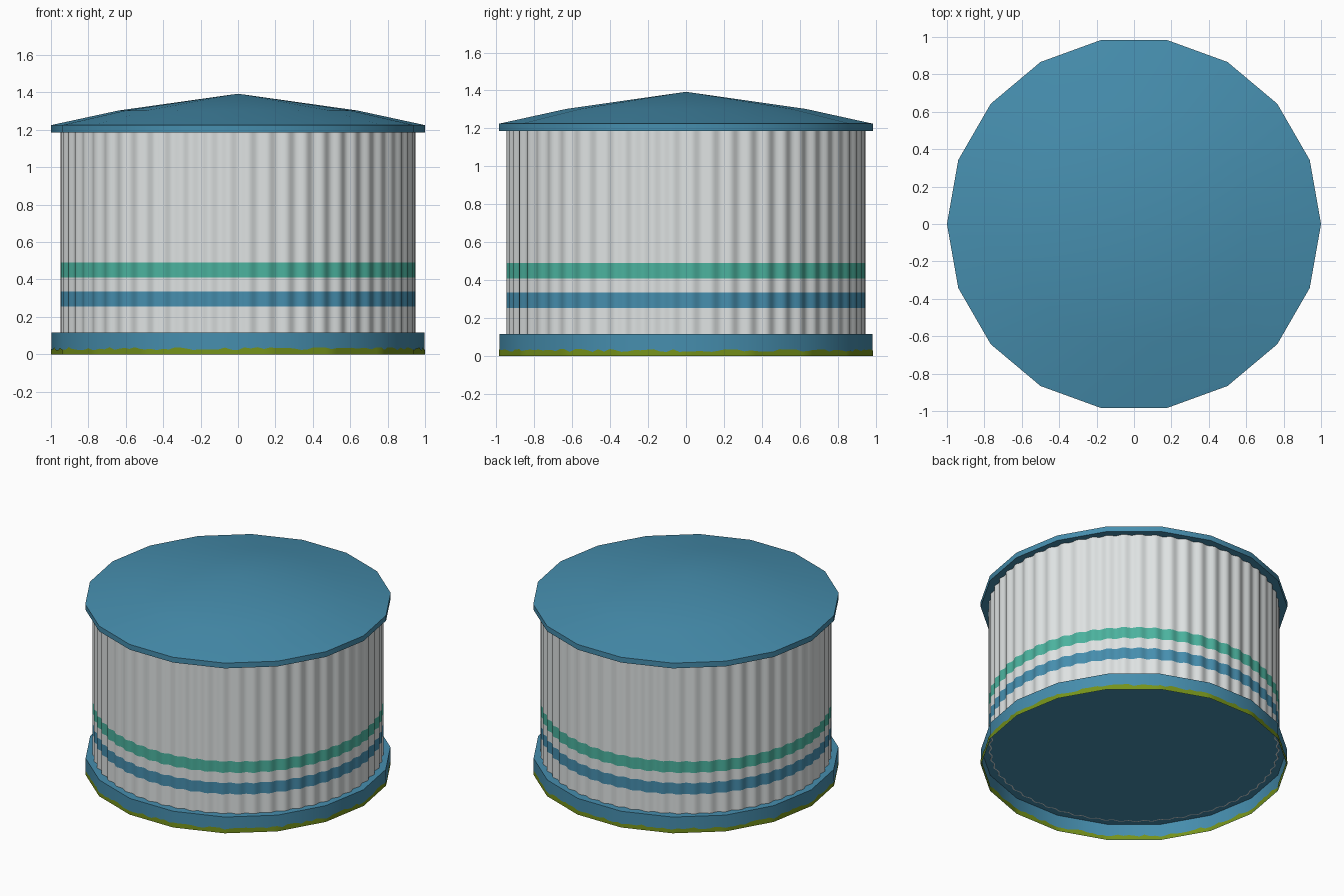
import bpy, bmesh, math, random

if "Cube" in bpy.data.objects:
    bpy.data.objects.remove(bpy.data.objects["Cube"])

random.seed(4)
SIDES = 18      # roof and base polygon
WAVES = 57      # corrugations round the wall
PER_WAVE = 8


def material(name, rgb):
    m = bpy.data.materials.new(name)
    lin = [((c / 255 + 0.055) / 1.055) ** 2.4 for c in rgb]
    m.diffuse_color = (*lin, 1)
    m.use_nodes = True
    m.node_tree.nodes["Principled BSDF"].inputs["Base Color"].default_value = m.diffuse_color
    return m


BLUE = material("steel blue", (70, 142, 174))
WHITE = material("off white", (222, 226, 226))
TEAL = material("teal green", (75, 178, 158))
MOSS = material("moss green", (118, 147, 27))


def finish(bm, name, mats, angle=35):
    bmesh.ops.recalc_face_normals(bm, faces=bm.faces)
    me = bpy.data.meshes.new(name)
    bm.to_mesh(me)
    bm.free()
    for m in mats:
        me.materials.append(m)
    ob = bpy.data.objects.new(name, me)
    bpy.context.collection.objects.link(ob)
    bpy.ops.object.select_all(action='DESELECT')
    ob.select_set(True)
    bpy.context.view_layer.objects.active = ob
    bpy.ops.object.shade_smooth_by_angle(angle=math.radians(angle))
    return ob


def ring(bm, points):
    return [bm.verts.new(p) for p in points]


def circle(r, z):
    return [(r * math.cos(a), r * math.sin(a), z)
            for a in (2 * math.pi * i / SIDES for i in range(SIDES))]


def bridge(bm, a, b, mat=0):
    n = len(a)
    for i in range(n):
        j = (i + 1) % n
        bm.faces.new((a[i], a[j], b[j], b[i])).material_index = mat


# Roof: thin rim, two slopes and a point
bm = bmesh.new()
rings = [ring(bm, circle(r, z)) for r, z in ((1, 1.187), (1, 1.225), (0.64, 1.303))]
bm.faces.new(rings[0])
bridge(bm, rings[0], rings[1])
bridge(bm, rings[1], rings[2])
apex = bm.verts.new((0, 0, 1.393))
for i in range(SIDES):
    bm.faces.new((rings[2][i], rings[2][(i + 1) % SIDES], apex))
finish(bm, "roof", [BLUE])

# Base plinth: shell with a top plate, open underneath
bm = bmesh.new()
low, high = ring(bm, circle(0.998, 0)), ring(bm, circle(0.998, 0.116))
bm.faces.new(high)
bridge(bm, low, high)
finish(bm, "base_plinth", [BLUE])

# Moss: ragged thin strips on both sides of the foot of the base
heights = [random.uniform(0.022, 0.038) for _ in range(SIDES * 10)]
for name, radius in (("moss_outside", 1.0), ("moss_inside", 0.996)):
    bm = bmesh.new()
    foot, top = [], []
    corners = circle(radius, 0)
    for i in range(SIDES):
        a, b = corners[i], corners[(i + 1) % SIDES]
        for k in range(10):
            t = k / 10
            x, y = a[0] + (b[0] - a[0]) * t, a[1] + (b[1] - a[1]) * t
            foot.append((x, y, 0))
            top.append((x, y, heights[i * 10 + k]))
    bridge(bm, ring(bm, foot), ring(bm, top))
    finish(bm, name, [MOSS])


# Corrugated wall with two painted bands
def wavy(offset, z):
    n = WAVES * PER_WAVE
    pts = []
    for i in range(n):
        t = 2 * math.pi * i / n
        r = 0.943 + offset + 0.0075 * math.cos(WAVES * (t - math.radians(16)))
        pts.append((r * math.sin(t), -r * 0.996 * math.cos(t), z))
    return pts


bm = bmesh.new()
levels = (0.114, 0.255, 0.335, 0.41, 0.49, 1.187)
outer = [ring(bm, wavy(0, z)) for z in levels]
for i, mat in enumerate((0, 1, 0, 2, 0)):
    bridge(bm, outer[i], outer[i + 1], mat)
inner = ring(bm, wavy(-0.008, levels[0]))
bridge(bm, inner, outer[0])
finish(bm, "corrugated_wall", [WHITE, BLUE, TEAL], 60)
